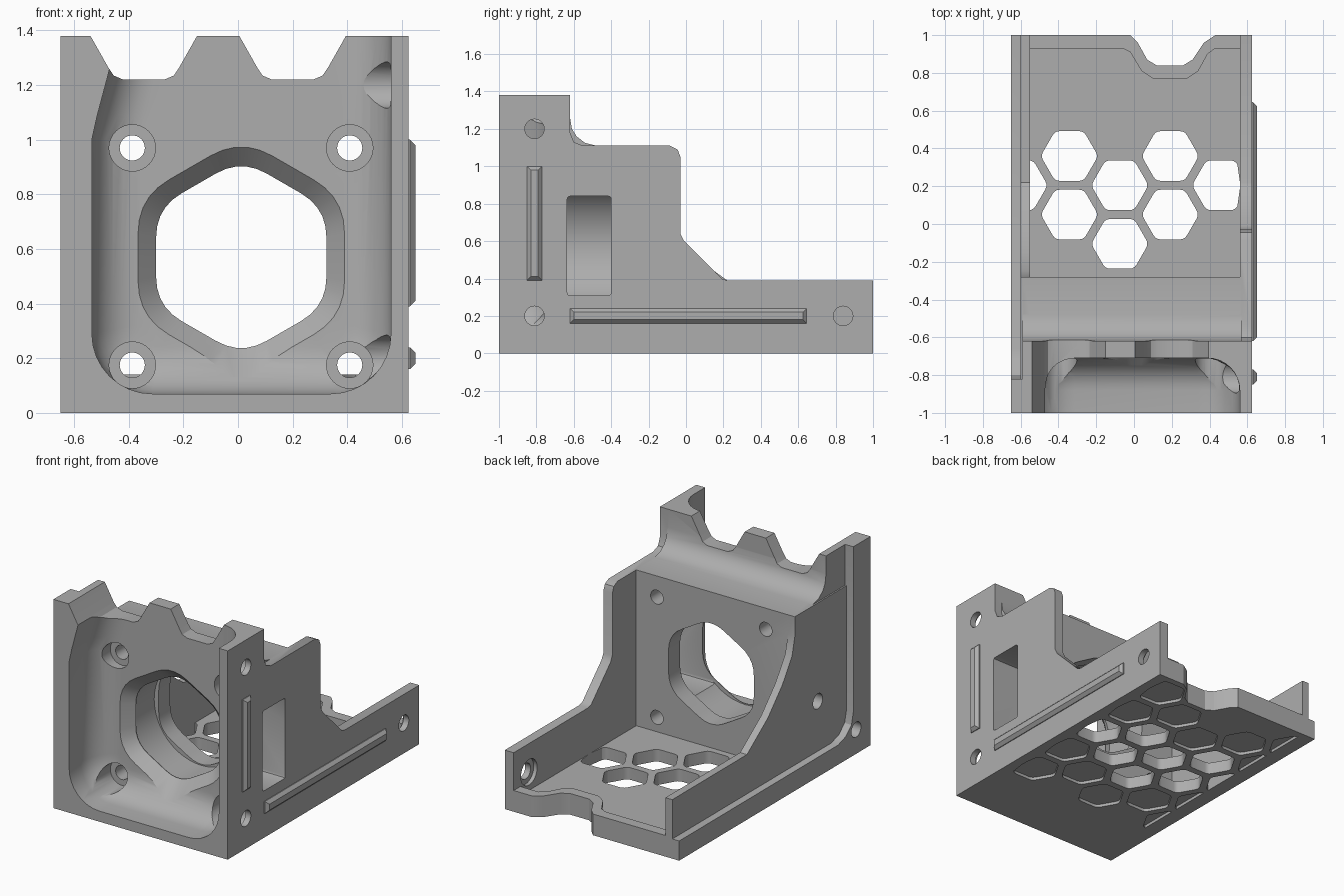
import bpy, bmesh, math
from mathutils import Vector

cube = bpy.data.objects.get("Cube")
if cube:
    bpy.data.objects.remove(cube, do_unlink=True)

grey = bpy.data.materials.new("mid grey")
grey.use_nodes = True
grey.diffuse_color = (0.42, 0.42, 0.42, 1)
grey.node_tree.nodes["Principled BSDF"].inputs["Base Color"].default_value = (0.42, 0.42, 0.42, 1)


def rounded(pts, r, n=5):
    """Soften every corner of a 2D outline by distance r."""
    out = []
    pts = [Vector(p) for p in pts]
    for i, p in enumerate(pts):
        prev, nxt = pts[i - 1], pts[(i + 1) % len(pts)]
        a = p + (prev - p).normalized() * min(r, (prev - p).length * 0.45)
        b = p + (nxt - p).normalized() * min(r, (nxt - p).length * 0.45)
        for k in range(n + 1):
            t = k / n
            out.append(a * (1 - t) ** 2 + p * 2 * t * (1 - t) + b * t * t)
    return out


def place(p, axis, t):
    return {"x": (t, p[0], p[1]), "y": (p[0], t, p[1]), "z": (p[0], p[1], t)}[axis]


def loft(name, axis, rings):
    """Solid through a list of (outline, position along axis)."""
    bm = bmesh.new()
    loops = [[bm.verts.new(place(p, axis, t)) for p in pts] for pts, t in rings]
    bm.faces.new(loops[0])
    bm.faces.new(loops[-1])
    n = len(loops[0])
    for lo, hi in zip(loops, loops[1:]):
        for i in range(n):
            j = (i + 1) % n
            bm.faces.new((lo[i], lo[j], hi[j], hi[i]))
    bmesh.ops.recalc_face_normals(bm, faces=bm.faces)
    me = bpy.data.meshes.new(name)
    bm.to_mesh(me)
    bm.free()
    me.materials.append(grey)
    ob = bpy.data.objects.new(name, me)
    bpy.context.collection.objects.link(ob)
    return ob


def prism(name, axis, pts, a, b):
    return loft(name, axis, [(pts, a), (pts, b)])


def rect(p0, p1, q0, q1):
    return [(p0, q0), (p1, q0), (p1, q1), (p0, q1)]


def ngon(p, q, r, n=32, turn=0.0):
    return [(p + r * math.cos(turn + math.tau * i / n), q + r * math.sin(turn + math.tau * i / n))
            for i in range(n)]


def combine(base, other, op):
    mod = base.modifiers.new("combine", "BOOLEAN")
    mod.operation, mod.solver, mod.object = op, "EXACT", other
    bpy.context.view_layer.objects.active = base
    bpy.ops.object.modifier_apply(modifier=mod.name)
    bpy.data.objects.remove(other, do_unlink=True)


# Thick front block with a curved step up to the top edge
body = prism("bracket_body", "x", [(-1, 0), (-0.28, 0), (-0.28, 1.11), (-0.48, 1.11), (-0.54, 1.125),
             (-0.585, 1.16), (-0.61, 1.2), (-0.62, 1.26), (-0.62, 1.38), (-1, 1.38)], -0.59, 0.57)

# Left side wall
left_wall = prism("left_wall", "x", [(-1, 0), (1, 0), (1, 0.39), (0.22, 0.39), (0.19, 0.4), (-0.01, 0.6),
                  (-0.03, 0.64), (-0.03, 1.05), (-0.045, 1.09), (-0.085, 1.11), (-0.55, 1.11),
                  (-0.6, 1.13), (-0.62, 1.18), (-0.62, 1.38), (-1, 1.38)], 0.56, 0.625)

# Right side wall, its lower rail and the wide front post
right_wall = prism("right_wall", "x", [(-0.9, 0), (1, 0), (1, 0.39), (0.22, 0.39), (0.0, 0.55),
                   (-0.15, 0.71), (-0.25, 0.86), (-0.28, 0.98), (-0.28, 1.11), (-0.9, 1.11)],
                   -0.6, -0.55)
right_rail = prism("right_rail", "x", [(-1, 0), (1, 0), (1, 0.13), (-0.66, 0.13), (-0.74, 0.155),
                   (-0.8, 0.21), (-0.82, 0.29), (-0.82, 1.38), (-1, 1.38)], -0.65, -0.585)

# Floor with a notched back edge, and the lip that follows it
edge = [(-0.6, 1), (-0.02, 1), (0.02, 0.96), (0.07, 0.87), (0.12, 0.84), (0.26, 0.84),
        (0.31, 0.87), (0.37, 0.96), (0.43, 1), (0.6, 1)]
inner = [(0.6, 0.93), (0.43, 0.93), (0.39, 0.9), (0.34, 0.81), (0.28, 0.77), (0.1, 0.77),
         (0.04, 0.81), (-0.02, 0.91), (-0.06, 0.93), (-0.6, 0.93)]
floor = prism("floor", "z", edge + [(0.6, -0.4), (-0.6, -0.4)], 0, 0.08)
lip = prism("back_lip", "z", edge + inner, 0, 0.14)

for part in (left_wall, right_wall, right_rail, floor, lip):
    combine(body, part, "UNION")


def cut(axis, pts, a, b):
    combine(body, prism("cutter", axis, pts, a, b), "DIFFERENCE")


# Front pocket with filleted walls
def pocket(d):
    x0, x1, z0 = -0.535 + d, 0.56 - d, 0.07 + d
    r = 0.22 - d * 0.8
    arc = [math.pi / 2 * k / 8 for k in range(9)]
    pts = [(x0 + r - r * math.cos(a), z0 + r - r * math.sin(a)) for a in arc]
    pts += [(x1 - r + r * math.sin(a), z0 + r - r * math.cos(a)) for a in arc]
    return pts + [(x1, 1.45), (x0 + 0.11, 1.45), (x0 + 0.06, 1.24), (x0 + 0.02, 1.09), (x0, 1.0)]


steps = [math.pi / 2 * k / 8 for k in range(9)]
rings = [(pocket(0), -1.1)] + [(pocket(0.17 * (1 - math.cos(a))), -0.88 + 0.17 * math.sin(a)) for a in steps]
combine(body, loft("pocket", "y", rings), "DIFFERENCE")

# Two notches along the top edge
for x in (-0.345, 0.2):
    half = [(0.27, 1.5), (0.195, 1.38), (0.13, 1.265), (0.11, 1.235), (0.075, 1.22)]
    cut("y", [(x + h, z) for h, z in half] + [(x - h, z) for h, z in reversed(half)], -1.1, -0.5)

# Flared six-sided opening, with a round chamber reaching the left side window
def opening(r):
    return rounded(ngon(0.012, 0.57, r, 6, math.pi / 6), r * 0.3)


combine(body, loft("opening", "y", [(opening(0.48), -0.75), (opening(0.36), -0.64), (opening(0.36), -0.2)]),
        "DIFFERENCE")
cut("y", ngon(0.012, 0.575, 0.345, 48), -0.635, -0.4)
cut("x", rounded(rect(-0.635, -0.4, 0.31, 0.84), 0.015, 2), 0.1, 0.7)

# Screw holes with counterbores
for x in (-0.387, 0.409):
    for z in (0.175, 0.97):
        cut("y", ngon(x, z, 0.085), -0.93, -0.66)
        cut("y", ngon(x, z, 0.046), -0.8, -0.2)

# Side holes
for y, z in ((-0.81, 0.2), (-0.81, 1.2), (0.84, 0.2)):
    cut("x", ngon(y, z, 0.052), 0.4, 0.7)
    cut("x", ngon(y, z, 0.085), 0.4, 0.585)
for y, z in ((-0.85, 0.16), (-0.52, 0.46)):
    cut("x", ngon(y, z, 0.05), -0.7, -0.53)

# Honeycomb: open cells in the middle, shallow ones around them
for col in range(-2, 3):
    for row in range(-2, 4):
        x = -0.075 + 0.267 * col
        y = (0.205 if col % 2 == 0 else 0.36) + 0.31 * row
        if col % 2 == 0 and col != 0:
            is_open = row == 0
        else:
            is_open = row in (-1, 0)
        too_far = y > 0.88 or y < -0.45 or (col in (0, 1) and y > 0.7)
        if too_far:
            continue
        cell = [(max(-0.55, min(0.56, p[0])), p[1]) for p in rounded(ngon(x, y, 0.152, 6), 0.025, 3)]
        cut("z", cell, -0.1, 0.2 if is_open else 0.02)

# Raised ribs on the left side
for name, y0, y1, z0, z1 in (("upright_rib", -0.85, -0.77, 0.39, 1.0), ("long_rib", -0.62, 0.645, 0.16, 0.24)):
    loft(name, "x", [(rect(y0, y1, z0, z1), 0.615), (rect(y0, y1, z0, z1), 0.63),
                     (rect(y0 + 0.02, y1 - 0.02, z0 + 0.02, z1 - 0.02), 0.65)])

# Smooth curved areas while keeping edges crisp
bpy.ops.object.select_all(action="DESELECT")
body.select_set(True)
bpy.context.view_layer.objects.active = body
bpy.ops.object.shade_smooth_by_angle(angle=math.radians(28))
